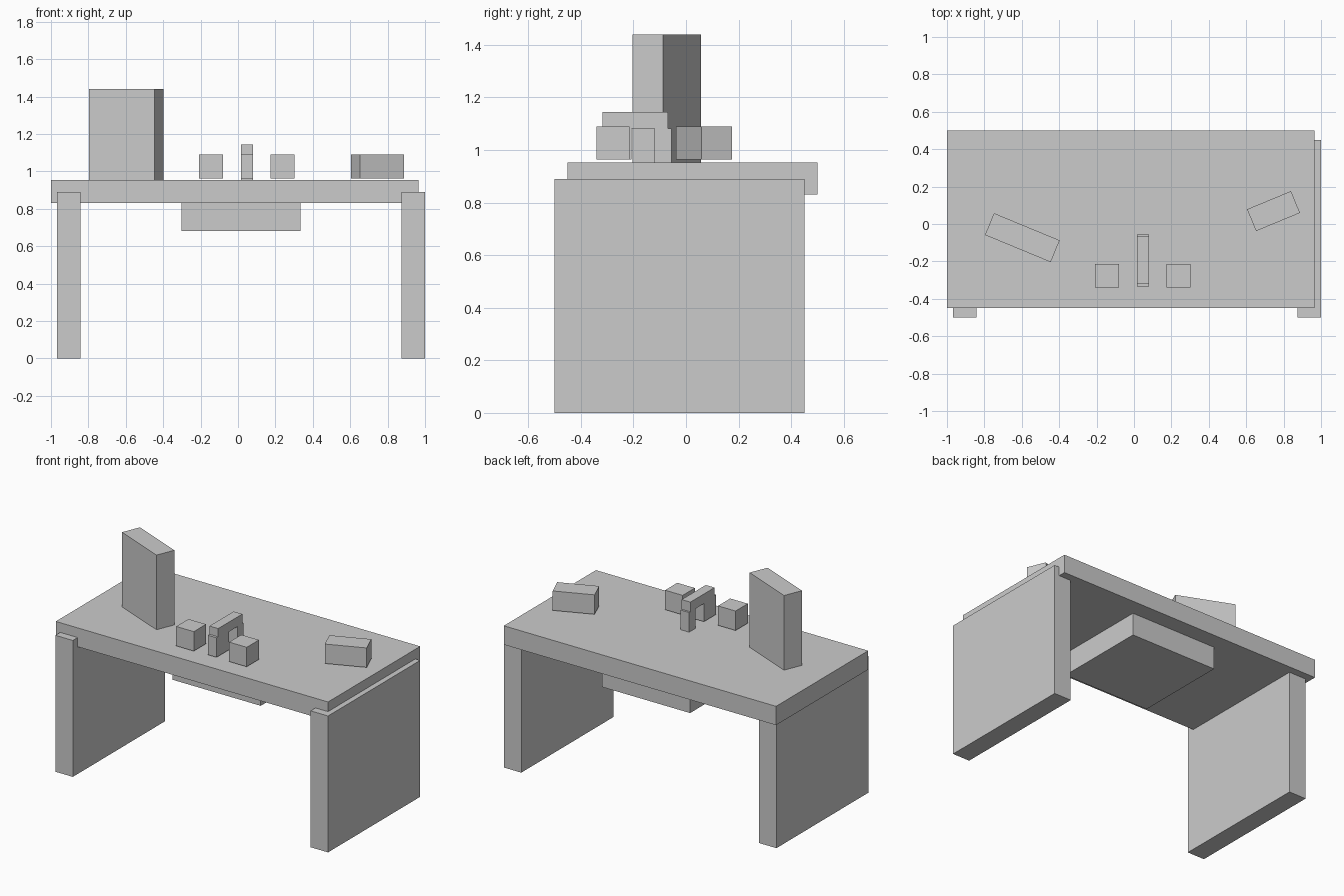
import bpy
import bmesh
from math import radians
from mathutils import Matrix

if "Cube" in bpy.data.objects:
    bpy.data.objects.remove(bpy.data.objects["Cube"])


def box(name, x, y, z, angle=0):
    """Box spanning the given (min, max) ranges, turned about its own vertical axis."""
    spans = (x, y, z)
    size = [hi - lo for lo, hi in spans]
    centre = [(hi + lo) / 2 for lo, hi in spans]
    bm = bmesh.new()
    bmesh.ops.create_cube(bm, size=1, matrix=Matrix.Diagonal((*size, 1)))
    mesh = bpy.data.meshes.new(name)
    bm.to_mesh(mesh)
    bm.free()
    obj = bpy.data.objects.new(name, mesh)
    obj.location = centre
    obj.rotation_euler.z = radians(angle)
    bpy.context.collection.objects.link(obj)
    return obj


TOP = 0.953          # height of the work surface
RAISED = (0.963, 1.09)  # small items sit slightly above it

# Desk: top, two side panels, hanging drawer
box("desk_top", (-1.0, 0.965), (-0.45, 0.5), (0.83, TOP))
for side, x0 in (("left", -0.968), ("right", 0.874)):
    box(f"{side}_side_panel", (x0, x0 + 0.126), (-0.5, 0.45), (0, 0.89))
box("drawer", (-0.302, 0.334), (-0.243, 0.389), (0.68, 0.83))

# Upright box, angled towards the sitter
box("upright_box", (-0.787, -0.407), (-0.136, -0.010), (TOP, 1.44), -22.5)

# Low box on the right
box("low_box", (0.619, 0.873), (0.006, 0.132), RAISED, 22.5)

# Pair of cubes either side of the arch
for side, x0 in (("left", -0.208), ("right", 0.174)):
    box(f"{side}_cube", (x0, x0 + 0.127), (-0.34, -0.214), RAISED)

# Small arch: two posts and a beam
arch_x = (0.016, 0.079)
box("arch_front_post", arch_x, (-0.334, -0.208), RAISED)
box("arch_back_post", arch_x, (-0.119, -0.055), (TOP, 1.081))
box("arch_beam", arch_x, (-0.317, -0.068), (1.081, 1.144))
